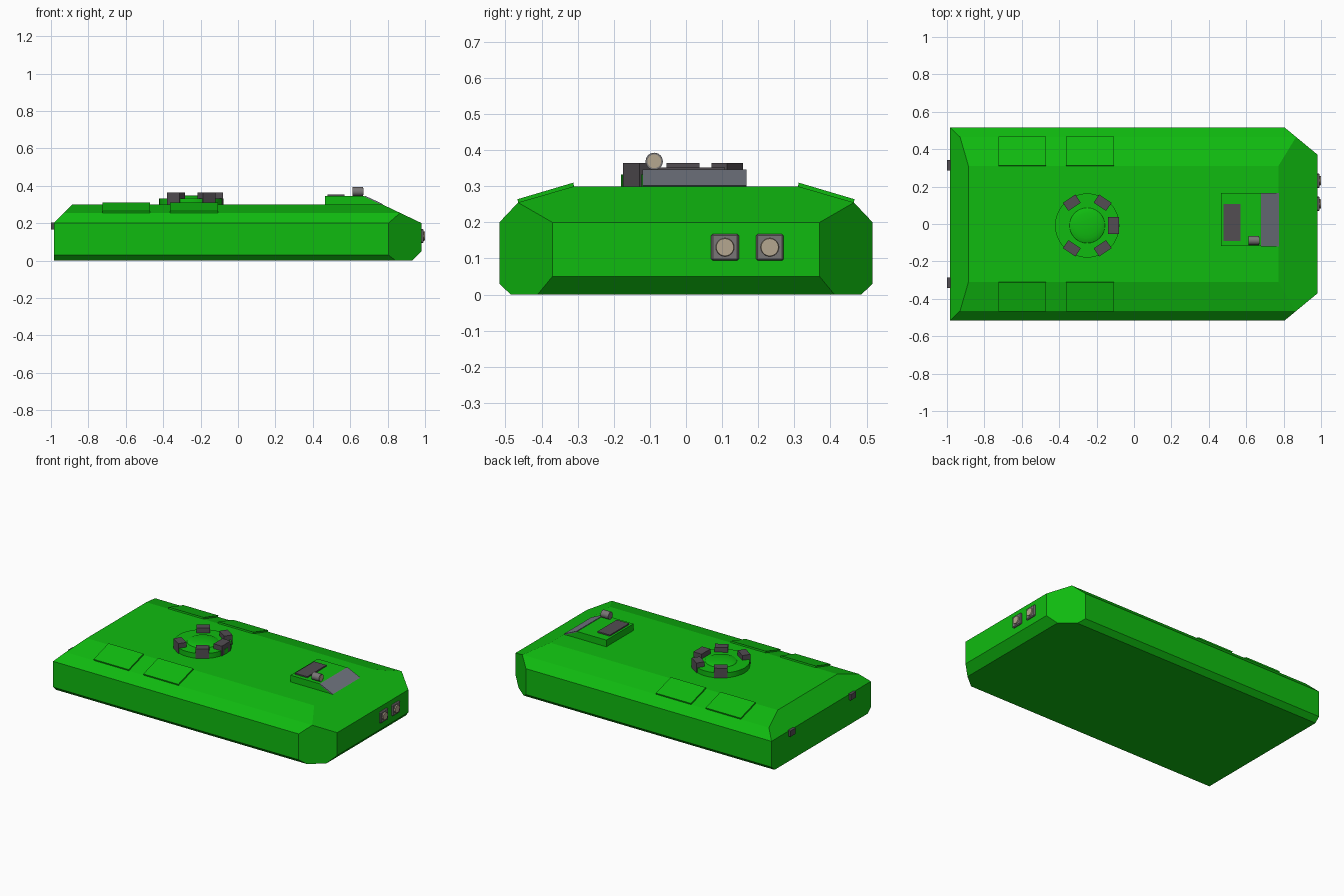
import bpy, bmesh, math
from mathutils import Vector, Matrix

if "Cube" in bpy.data.objects:
    bpy.data.objects.remove(bpy.data.objects["Cube"])


def material(name, rgb):
    m = bpy.data.materials.new(name)
    m.diffuse_color = (*rgb, 1)
    m.use_nodes = True
    m.node_tree.nodes["Principled BSDF"].inputs["Base Color"].default_value = m.diffuse_color
    return m


GREEN = material("green_paint", (0.005, 0.50, 0.005))
DARK = material("dark_grey", (0.085, 0.075, 0.085))
SLATE = material("slate", (0.165, 0.18, 0.215))
STEEL = material("steel", (0.19, 0.18, 0.18))
LENS = material("lens", (0.46, 0.39, 0.28))


def finish(bm, name, mat):
    bmesh.ops.recalc_face_normals(bm, faces=bm.faces)
    me = bpy.data.meshes.new(name)
    bm.to_mesh(me)
    bm.free()
    me.materials.append(mat)
    ob = bpy.data.objects.new(name, me)
    bpy.context.collection.objects.link(ob)
    return ob


def prism(points, offset):
    """Closed polygon extruded along offset, capped at both ends."""
    bm = bmesh.new()
    a = [bm.verts.new(p) for p in points]
    b = [bm.verts.new(Vector(p) + Vector(offset)) for p in points]
    bm.faces.new(a)
    bm.faces.new(b[::-1])
    for i in range(len(a)):
        bm.faces.new((a[i - 1], a[i], b[i], b[i - 1]))
    bmesh.ops.recalc_face_normals(bm, faces=bm.faces)
    return bm


def slice_off(bm, co, no):
    """Remove everything on the outer side of a plane and cap the cut."""
    bmesh.ops.bisect_plane(bm, geom=bm.verts[:] + bm.edges[:] + bm.faces[:], dist=1e-5,
                           plane_co=co, plane_no=Vector(no).normalized(), clear_outer=True)
    bmesh.ops.holes_fill(bm, edges=[e for e in bm.edges if e.is_boundary], sides=0)


def box(name, centre, size, mat, angle=0, bevel=0):
    bm = bmesh.new()
    bmesh.ops.create_cube(bm, size=1, matrix=Matrix.Translation(centre)
                          @ Matrix.Rotation(angle, 4, 'Z') @ Matrix.Diagonal((*size, 1)))
    if bevel:
        bmesh.ops.bevel(bm, geom=bm.edges[:], offset=bevel, segments=1, affect='EDGES')
    return finish(bm, name, mat)


def smooth(ob):
    bpy.ops.object.select_all(action='DESELECT')
    ob.select_set(True)
    bpy.context.view_layer.objects.active = ob
    bpy.ops.object.shade_smooth_by_angle()


def cylinder(name, centre, r1, r2, depth, mat, along_x=False, sides=32):
    bm = bmesh.new()
    rot = Matrix.Rotation(math.pi / 2, 4, 'Y') if along_x else Matrix()
    bmesh.ops.create_cone(bm, cap_ends=True, segments=sides, radius1=r1, radius2=r2,
                          depth=depth, matrix=Matrix.Translation(centre) @ rot)
    smooth(finish(bm, name, mat))


# Hull: cross-section extruded along x, then cut by sloping planes
half = [(0.485, 0), (0.517, 0.03), (0.517, 0.20), (0.465, 0.255), (0.31, 0.30)]
section = half + [(-y, z) for y, z in reversed(half)]
bm = prism([(-0.985, y, z) for y, z in section], (1.967, 0, 0))
slice_off(bm, (-0.985, 0, 0.20), (-1, 0, 1))             # rear slope
slice_off(bm, (0.982, 0, 0.20), (0.10, 0, 0.21))         # front glacis
slice_off(bm, (0.982, 0, 0.05), (1, 0, -1))              # lower nose
for s in (1, -1):
    slice_off(bm, (0.982, s * 0.37, 0), (0.147, s * 0.178, 0))  # front corners
finish(bm, "hull", GREEN)

# Sloping panels on both roof shoulders
for s, side in ((1, "left"), (-1, "right")):
    for i, x in enumerate((-0.725, -0.363)):
        pts = [(x, s * y, z) for y, z in
               ((0.31, 0.298), (0.312, 0.31), (0.467, 0.264), (0.464, 0.253))]
        finish(prism(pts, (0.255, 0, 0)), f"{side}_roof_panel_{i + 1}", GREEN)

# Commander's cupola: ring, shallow domed hatch, vision blocks
cx, cy = -0.25, -0.008
cylinder("cupola_ring", (cx, cy, 0.316), 0.172, 0.172, 0.034, GREEN)
bm = bmesh.new()
bmesh.ops.create_uvsphere(bm, u_segments=32, v_segments=12, radius=1,
                          matrix=Matrix.Translation((cx, cy, 0.331))
                          @ Matrix.Diagonal((0.096, 0.096, 0.018, 1)))
slice_off(bm, (0, 0, 0.330), (0, 0, -1))
smooth(finish(bm, "cupola_hatch", GREEN))
for i, deg in enumerate((0, 56, 124, -124, -56)):
    a = math.radians(deg)
    r, size = (0.14, (0.06, 0.092, 0.065)) if deg == 0 else (0.147, (0.052, 0.08, 0.065))
    box(f"vision_block_{i + 1}", (cx + r * math.cos(a), cy + r * math.sin(a), 0.332),
        size, DARK, a)

# Driver's hatch: raised wedge with sloping plate, cover and periscope
wedge = [(0.465, 0.295), (0.465, 0.344), (0.675, 0.344), (0.765, 0.302), (0.765, 0.295)]
finish(prism([(x, -0.118, z) for x, z in wedge], (0, 0.283, 0)), "driver_hatch", GREEN)
plate = [(0.678, 0.340), (0.680, 0.346), (0.775, 0.302), (0.768, 0.298)]
finish(prism([(x, -0.12, z) for x, z in plate], (0, 0.287, 0)), "driver_visor_plate", SLATE)
box("hatch_cover", (0.524, 0.008, 0.346), (0.09, 0.20, 0.012), DARK)
cylinder("periscope", (0.64, -0.088, 0.369), 0.024, 0.024, 0.056, STEEL, True, 24)
cylinder("periscope_lens", (0.667, -0.088, 0.369), 0.019, 0.019, 0.006, LENS, True, 24)

# Headlights in square housings
for i, y in enumerate((0.108, 0.232)):
    box(f"headlight_housing_{i + 1}", (0.981, y, 0.131), (0.024, 0.077, 0.074), STEEL, bevel=0.005)
    cylinder(f"headlight_lens_{i + 1}", (0.995, y, 0.131), 0.026, 0.024, 0.01, LENS, True, 24)

# Tail lights
for s, side in ((1, "left"), (-1, "right")):
    box(f"{side}_tail_light", (-0.99, s * 0.314, 0.185), (0.02, 0.054, 0.038), DARK)
